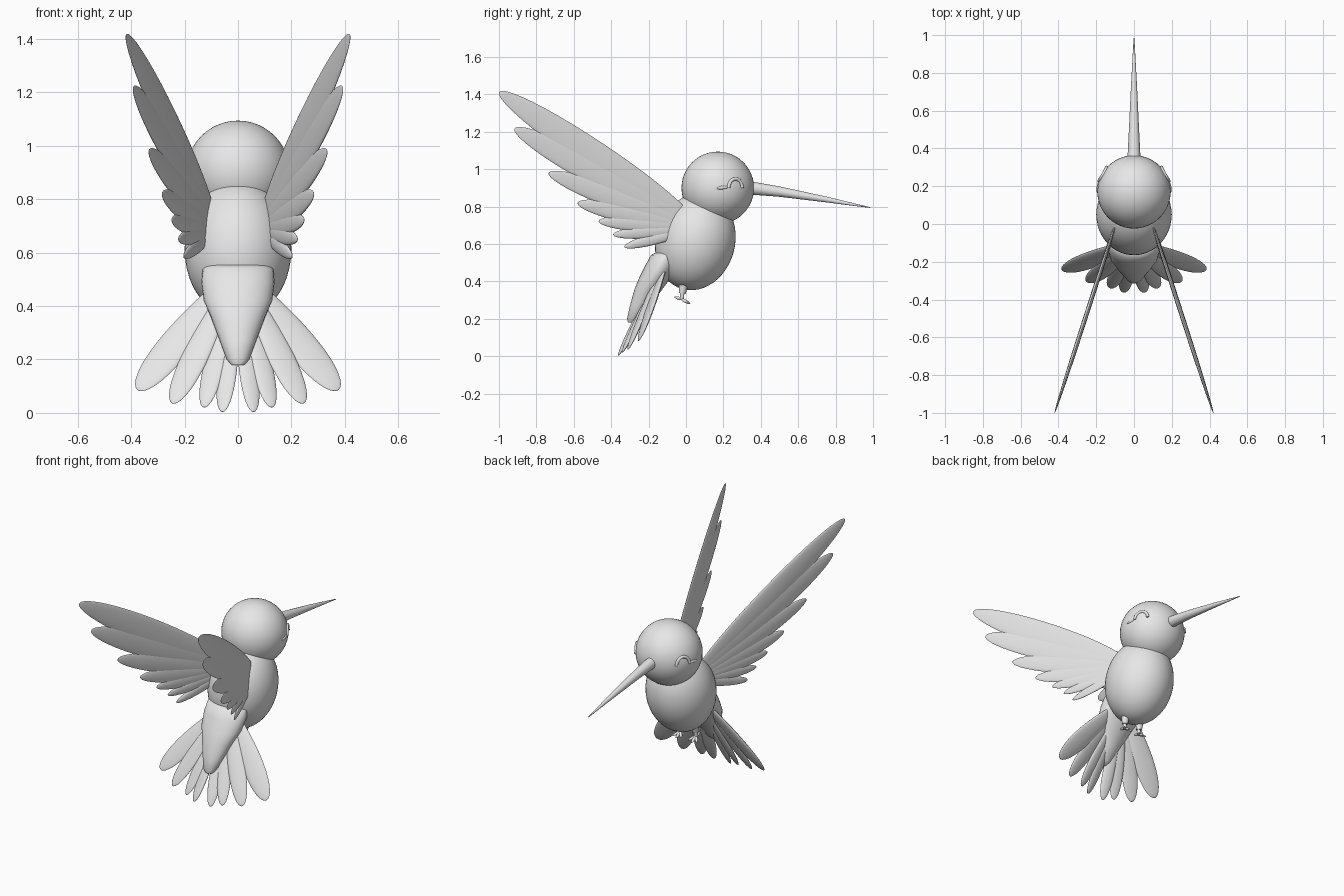
import bpy, bmesh, math
from mathutils import Vector, Matrix

cube = bpy.data.objects.get("Cube")
if cube:
    bpy.data.objects.remove(cube, do_unlink=True)

grey = bpy.data.materials.new("plain_grey")
grey.use_nodes = True
grey.diffuse_color = (0.8, 0.8, 0.8, 1)
grey.node_tree.nodes["Principled BSDF"].inputs["Base Color"].default_value = (0.8, 0.8, 0.8, 1)


def finish(bm, name):
    bmesh.ops.recalc_face_normals(bm, faces=bm.faces)
    mesh = bpy.data.meshes.new(name)
    bm.to_mesh(mesh)
    bm.free()
    obj = bpy.data.objects.new(name, mesh)
    bpy.context.collection.objects.link(obj)
    mesh.materials.append(grey)
    bpy.ops.object.select_all(action="DESELECT")
    obj.select_set(True)
    bpy.context.view_layer.objects.active = obj
    bpy.ops.object.shade_smooth_by_angle(angle=math.radians(40))
    return obj


def ellipsoid(name, centre, radii, pitch=0, segments=48):
    bm = bmesh.new()
    bmesh.ops.create_uvsphere(bm, u_segments=segments, v_segments=segments // 2, radius=1)
    turn = Matrix.Rotation(pitch, 4, "X")
    bm.transform(Matrix.Translation(centre) @ turn @ Matrix.Diagonal((*radii, 1)))
    return finish(bm, name)


def feather(name, root, tip, width, thick, normal, taper=0.0):
    """Thin ellipsoid from root to tip; taper widens it toward the tip."""
    root, tip = Vector(root), Vector(tip)
    along = (tip - root) / 2
    side = along.cross(Vector(normal)).normalized()
    flat = side.cross(along).normalized()
    bm = bmesh.new()
    bmesh.ops.create_uvsphere(bm, u_segments=24, v_segments=20, radius=1)
    for v in bm.verts:
        x, y, z = v.co
        v.co = (root + tip) / 2 + along * z + side * x * width * (1 + taper * z) + flat * y * thick
    return finish(bm, name)


def loft(name, rings, segments=32):
    """Skin of horizontal or vertical ellipses: (centre, first half-axis, second half-axis)."""
    bm = bmesh.new()
    loops = []
    for centre, a, b in rings:
        angles = [2 * math.pi * i / segments for i in range(segments)]
        loops.append([bm.verts.new(Vector(centre) + Vector(a) * math.cos(t) + Vector(b) * math.sin(t))
                      for t in angles])
    for low, high in zip(loops, loops[1:]):
        for i in range(segments):
            j = (i + 1) % segments
            bm.faces.new((low[i], low[j], high[j], high[i]))
    bm.faces.new(loops[0])
    bm.faces.new(loops[-1])
    return finish(bm, name)


def cone(name, start, end, r1, r2, segments=16):
    start, end = Vector(start), Vector(end)
    axis = end - start
    bm = bmesh.new()
    bmesh.ops.create_cone(bm, cap_ends=True, segments=segments, radius1=r1, radius2=r2, depth=axis.length)
    bm.transform(Matrix.Translation((start + end) / 2) @ axis.to_track_quat("Z", "Y").to_matrix().to_4x4())
    return finish(bm, name)


# Head and body
HEAD, HEAD_R = Vector((0, 0.17, 0.9)), 0.194
ellipsoid("head", HEAD, (HEAD_R,) * 3)
ellipsoid("body", (0, 0.05, 0.612), (0.2, 0.212, 0.262), math.radians(-15))

# Long beak with a slight droop
beak = [(0.3, 0.905, 0.037), (0.5, 0.88, 0.027), (0.75, 0.838, 0.015), (0.985, 0.795, 0.002)]
loft("beak", [((0, y, z), (r, 0, 0), (0, r * 0.15, r)) for y, z, r in beak], 24)

# Rump tapering into the tail
rump = [(-0.09, 0.555, 0.115, 0.07), (-0.1, 0.54, 0.132, 0.088), (-0.125, 0.49, 0.137, 0.09),
        (-0.165, 0.42, 0.128, 0.085), (-0.2, 0.36, 0.102, 0.075), (-0.245, 0.27, 0.068, 0.055),
        (-0.28, 0.2, 0.042, 0.035), (-0.29, 0.18, 0.025, 0.02)]
loft("rump", [((0, y, z), (w, 0, 0), (0, d, 0)) for y, z, w, d in rump])


def on_head(side, y, z):
    dy, dz = y - HEAD.y, z - HEAD.z
    return Vector((side * math.sqrt(HEAD_R ** 2 - dy * dy - dz * dz), y, z))


def closed_eye(name, side):
    curve = bpy.data.curves.new(name, "CURVE")
    curve.dimensions = "3D"
    curve.bevel_depth = 0.009
    curve.bevel_resolution = 3
    curve.use_fill_caps = True
    line = curve.splines.new("POLY")
    line.points.add(16)
    for i, point in enumerate(line.points):
        t = math.pi * i / 16
        point.co = (*on_head(side, 0.264 + 0.036 * math.cos(t), 0.9 + 0.048 * math.sin(t)), 1)
    curve.materials.append(grey)
    obj = bpy.data.objects.new(name, curve)
    bpy.context.collection.objects.link(obj)


# Wing feathers: root y, root z, tip y, tip z, half width
wing = [(0.04, 0.72, -1.0, 1.413, 0.08), (0.04, 0.71, -0.917, 1.217, 0.077),
        (0.03, 0.70, -0.735, 0.98, 0.062), (0.02, 0.69, -0.58, 0.82, 0.052),
        (0.01, 0.69, -0.467, 0.722, 0.042), (0.0, 0.68, -0.39, 0.65, 0.034),
        (0.0, 0.67, -0.33, 0.585, 0.03)]
# Tail feathers: root x, root y, root z, tip x, tip y, tip z, half width
tail = [(0.01, -0.15, 0.42, 0.058, -0.362, 0.003, 0.036), (0.02, -0.13, 0.46, 0.127, -0.34, 0.02, 0.04),
        (0.02, -0.12, 0.5, 0.245, -0.31, 0.035, 0.05), (0.02, -0.1, 0.52, 0.375, -0.25, 0.085, 0.062)]

for label, s in (("left", 1), ("right", -1)):
    closed_eye(label + "_closed_eye", s)
    feather(label + "_eyelash", on_head(s, 0.228, 0.905), on_head(s, 0.165, 0.898), 0.009, 0.008, (1, 0, 0))

    def wing_x(y):
        return s * (0.11 - 0.323 * (y + 0.04))
    for n, (ry, rz, ty, tz, w) in enumerate(wing, 1):
        feather(f"{label}_wing_feather_{n}", (wing_x(ry), ry, rz), (wing_x(ty), ty, tz),
                w, 0.012, (1, s * 0.323, 0))
    for n, (rx, ry, rz, tx, ty, tz, w) in enumerate(tail, 1):
        feather(f"{label}_tail_feather_{n}", (s * rx, ry, rz), (s * tx, ty, tz),
                w, 0.014, (s * 0.3, -1, 0.4), 0.3)

    # Leg and splayed toes
    ankle = Vector((s * 0.055, -0.022, 0.305))
    cone(label + "_thigh", (s * 0.055, -0.01, 0.4), (s * 0.055, -0.02, 0.335), 0.027, 0.018)
    cone(label + "_shin", (s * 0.055, -0.02, 0.345), ankle, 0.012, 0.01)
    for n, toe in enumerate(((0, 0.045, -0.025), (0.03, 0.035, -0.02), (-0.03, 0.035, -0.02), (0, -0.04, 0.012))):
        feather(f"{label}_toe_{n + 1}", ankle - Vector(toe) * 0.2, ankle + Vector(toe), 0.009, 0.008, (0, 0, 1))
